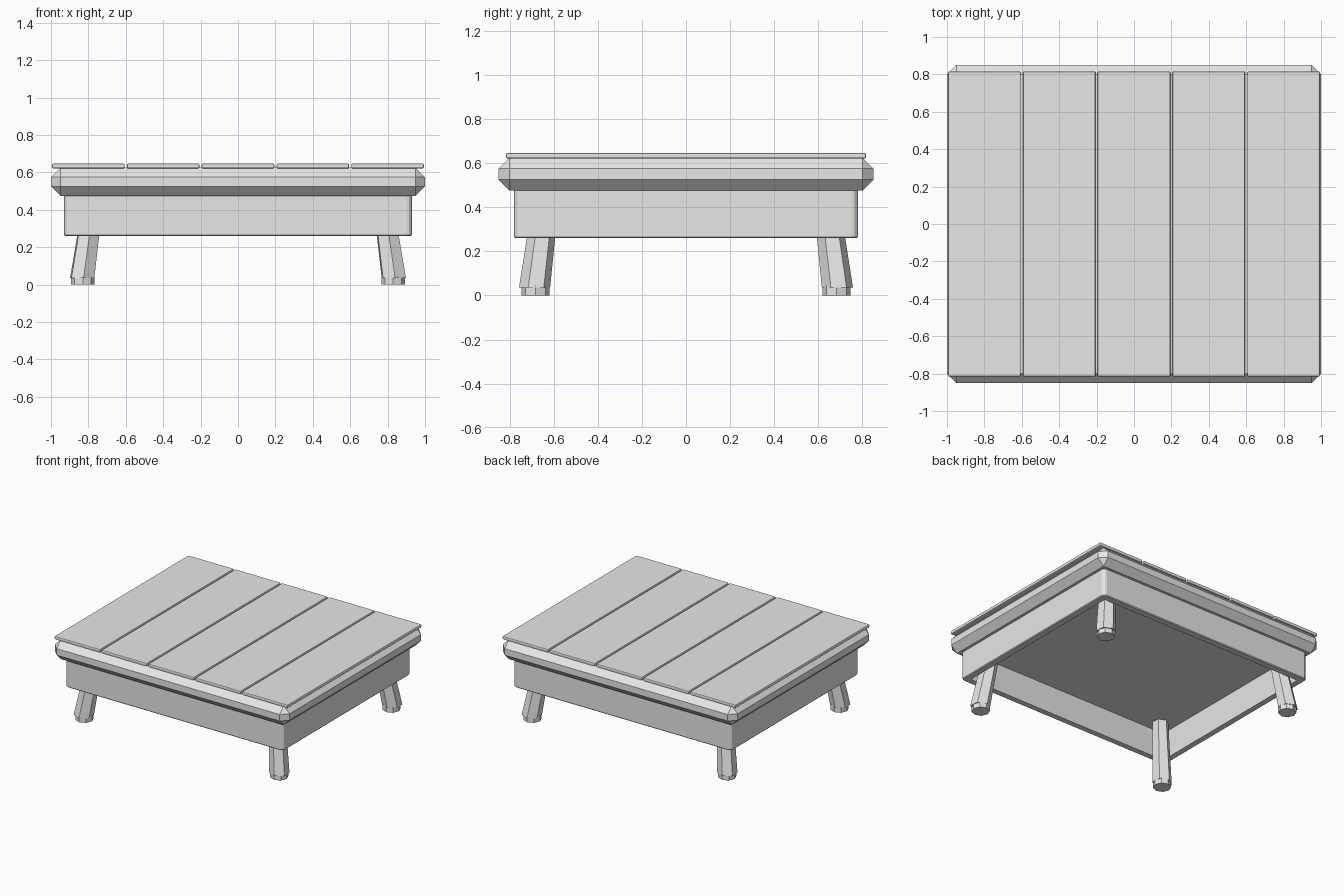
import bpy, bmesh, math
from mathutils import Vector, Matrix

cube = bpy.data.objects.get("Cube")
if cube:
    bpy.data.objects.remove(cube, do_unlink=True)

grey = bpy.data.materials.new("plain_grey")
grey.use_nodes = True
grey.diffuse_color = (0.8, 0.8, 0.8, 1)
grey.node_tree.nodes["Principled BSDF"].inputs["Base Color"].default_value = (0.8, 0.8, 0.8, 1)


def finish(name, bm):
    bmesh.ops.recalc_face_normals(bm, faces=bm.faces)
    mesh = bpy.data.meshes.new(name)
    bm.to_mesh(mesh)
    bm.free()
    mesh.materials.append(grey)
    obj = bpy.data.objects.new(name, mesh)
    bpy.context.collection.objects.link(obj)
    return obj


def box(bm, size, centre):
    matrix = Matrix.Translation(centre) @ Matrix.Diagonal((*size, 1))
    return bmesh.ops.create_cube(bm, size=1, matrix=matrix)["verts"]


def bevelled_box(name, size, centre, width, segments=1):
    bm = bmesh.new()
    box(bm, size, centre)
    bmesh.ops.bevel(bm, geom=bm.edges[:], offset=width, segments=segments,
                    profile=0.5, affect='EDGES')
    return finish(name, bm)


# Chamfered slab under the planks
bevelled_box("top_slab", (2, 1.7, 0.15), (0, 0, 0.55), 0.05)

# Row of thin planks
for i in range(5):
    bevelled_box(f"plank_{i + 1}", (0.388, 1.632, 0.026),
                 (0.4 * (i - 2), 0, 0.634), 0.007, 2)

# Hollow apron with rounded outer corners, open below
bm = bmesh.new()
box(bm, (1.86, 1.56, 0.23), (0, 0, 0.375))
uprights = [e for e in bm.edges if abs(e.verts[0].co.z - e.verts[1].co.z) > 0.1]
bmesh.ops.bevel(bm, geom=uprights, offset=0.03, segments=3, profile=0.5, affect='EDGES')
caps = [f for f in bm.faces if abs(f.normal.z) > 0.9]
rim = [e for f in caps if f.normal.z < 0 for e in f.edges]
bmesh.ops.bevel(bm, geom=rim, offset=0.006, segments=1, affect='EDGES')
apron = finish("apron", bm)

bm = bmesh.new()
box(bm, (1.76, 1.46, 0.6), (0, 0, 0.375))
cutter = finish("apron_cutter", bm)
cutter.hide_render = True
cutter.hide_viewport = True
cutter.display_type = 'WIRE'
hollow = apron.modifiers.new("hollow", 'BOOLEAN')
hollow.operation = 'DIFFERENCE'
hollow.solver = 'EXACT'
hollow.object = cutter


def ring(bm, centre, radius, sides, turn):
    return [bm.verts.new(Vector(centre) + Vector((radius * math.cos(a), radius * math.sin(a), 0)))
            for a in (turn + math.tau * k / sides for k in range(sides))]


def prism(name, low, high, low_radius, high_radius, sides, turn):
    bm = bmesh.new()
    a = ring(bm, low, low_radius, sides, turn)
    b = ring(bm, high, high_radius, sides, turn)
    bm.faces.new(a[::-1])
    bm.faces.new(b)
    for k in range(sides):
        n = (k + 1) % sides
        bm.faces.new((a[k], a[n], b[n], b[k]))
    return finish(name, bm)


# Splayed six-sided legs on short straight feet
for side, sx in (("left", 1), ("right", -1)):
    for end, sy in (("front", -1), ("back", 1)):
        prism(f"{end}_{side}_leg", (0.833 * sx, 0.687 * sy, 0.035),
              (0.77 * sx, 0.63 * sy, 0.48), 0.071, 0.058, 6, math.pi / 2 + 0.1)
        prism(f"{end}_{side}_foot", (0.83 * sx, 0.683 * sy, 0),
              (0.83 * sx, 0.683 * sy, 0.045), 0.064, 0.064, 8, 0)
